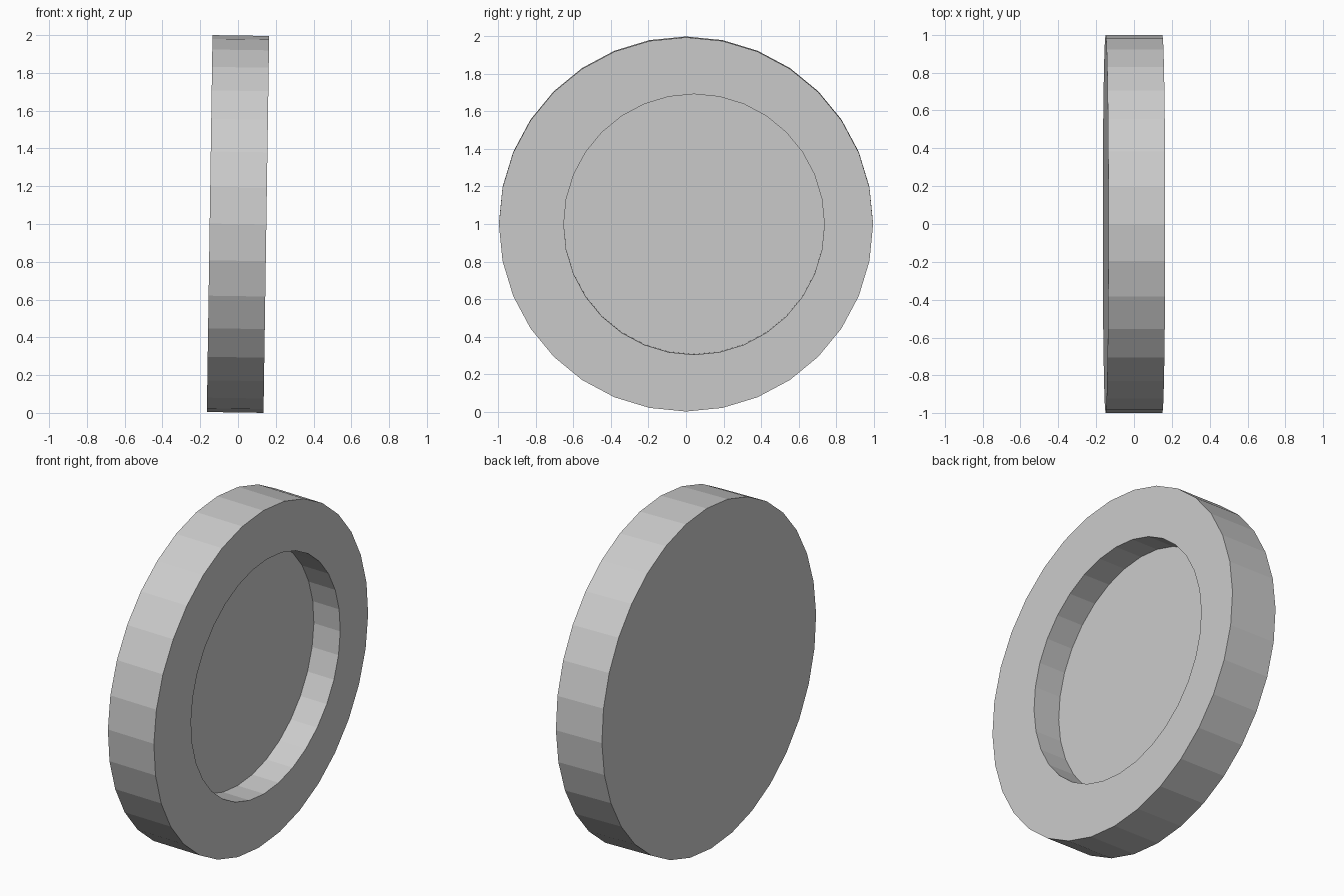
import bpy, bmesh
from math import cos, sin, tau

if "Cube" in bpy.data.objects:
    bpy.data.objects.remove(bpy.data.objects["Cube"])

SIDES = 32
bm = bmesh.new()

def ring(x, radius, y=0.0):
    """Circle of vertices in the plane at depth x."""
    return [bm.verts.new((x, y + radius * sin(tau * i / SIDES), radius * cos(tau * i / SIDES)))
            for i in range(SIDES)]

# Back rim, front rim, recess lip, recess floor
rings = [ring(-0.15, 0.9977), ring(0.15, 0.9977),
         ring(0.15, 0.695, 0.043), ring(-0.022, 0.695, 0.043)]

# Outer wall, front face ring and recess wall
for a, b in zip(rings, rings[1:]):
    for i in range(SIDES):
        j = (i + 1) % SIDES
        bm.faces.new((a[i], a[j], b[j], b[i]))

# Back face and recess floor
bm.faces.new(rings[0])
bm.faces.new(rings[-1])
bmesh.ops.recalc_face_normals(bm, faces=bm.faces)

mesh = bpy.data.meshes.new("recessed_disc")
bm.to_mesh(mesh)
bm.free()

# Upright disc with a slight lean
disc = bpy.data.objects.new("recessed_disc", mesh)
disc.location.z = 1.0
disc.rotation_euler.y = 0.015
bpy.context.collection.objects.link(disc)
